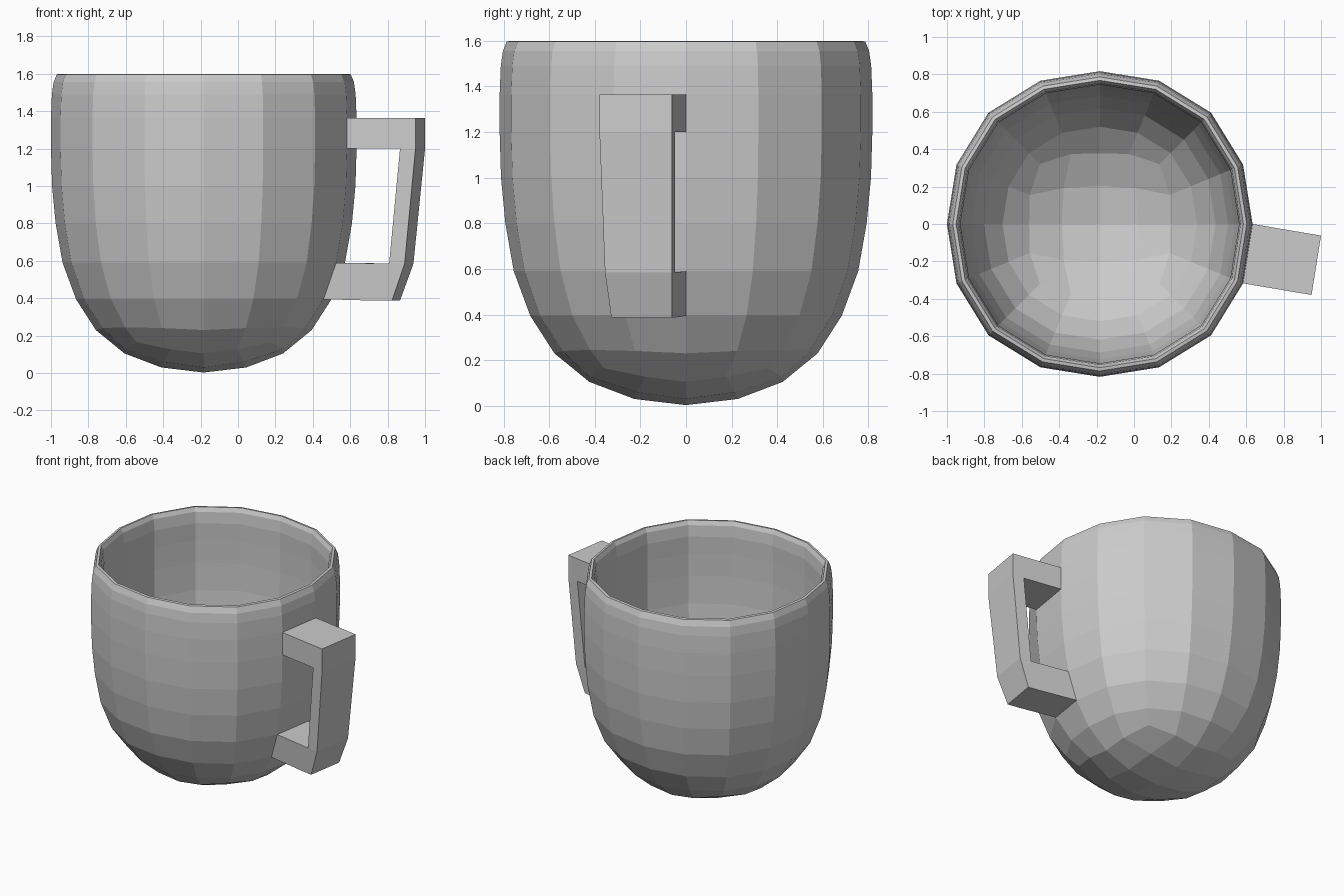
import bpy, bmesh, math
from mathutils import Vector

if "Cube" in bpy.data.objects:
    bpy.data.objects.remove(bpy.data.objects["Cube"])

CX = -0.183          # centre of the cup body
SIDES = 16


def polar(r, col, z):
    a = 2 * math.pi * col / SIDES
    r *= 1 + 0.03 * math.sin(2 * a) ** 2      # slightly squarish, like a rounded box
    return Vector((CX + r * math.cos(a), r * math.sin(a), z))


def make_object(name, verts, faces):
    mesh = bpy.data.meshes.new(name)
    mesh.from_pydata(verts, [], faces)
    bm = bmesh.new()
    bm.from_mesh(mesh)
    bmesh.ops.recalc_face_normals(bm, faces=bm.faces)
    bm.to_mesh(mesh)
    bm.free()
    obj = bpy.data.objects.new(name, mesh)
    bpy.context.collection.objects.link(obj)
    return obj


verts, faces = [], []


def base_patch(scale, lift):
    """Rounded 4 x 4 quad patch; returns its border, counter-clockwise from +x."""
    grid = {}
    for u in range(-2, 3):
        for v in range(-2, 3):
            k, m = max(abs(u), abs(v)), min(abs(u), abs(v))
            t = (m / k) ** 1.5 if k else 0
            r, z = [(0, 0.0), (0.227 + 0.07 * t, 0.027 + 0.03 * t),
                    (0.424 + 0.07 * t, 0.102 + 0.06 * t)][k]
            if k == 0:
                col = 0
            elif abs(u) >= abs(v):
                col = (0 if u > 0 else 8) + 2 * v / u
            else:
                col = (4 if v > 0 else 12) - 2 * u / v
            grid[u, v] = len(verts)
            verts.append(polar(r * scale, col, z + lift))
    for u in range(-2, 2):
        for v in range(-2, 2):
            faces.append((grid[u, v], grid[u + 1, v], grid[u + 1, v + 1], grid[u, v + 1]))
    half = [(2, 0), (2, 1), (2, 2), (1, 2), (0, 2), (-1, 2), (-2, 2), (-2, 1)]
    return [grid[p] for p in half + [(-u, -v) for u, v in half]]


def bridge(a, b):
    for c in range(SIDES):
        n = (c + 1) % SIDES
        faces.append((a[c], a[n], b[n], b[c]))


# Cup: outer wall, rounded rim, inner wall as (radius, height) rings
outer = [(0.577, 0.23), (0.683, 0.395), (0.755, 0.59), (0.792, 0.80), (0.811, 1.0),
         (0.817, 1.2), (0.817, 1.365), (0.812, 1.49)]
rim = [(0.803, 1.555), (0.786, 1.597), (0.768, 1.6), (0.753, 1.57)]
inner = [(0.745, 1.49), (0.748, 1.365), (0.748, 1.2), (0.742, 1.0), (0.723, 0.81),
         (0.687, 0.605), (0.619, 0.425), (0.52, 0.28)]
previous = base_patch(1.0, 0.003)
rings = outer + rim + inner
for i, (r, z) in enumerate(rings):
    ring = []
    for c in range(SIDES):
        lift = 0.015 * abs(math.sin(4 * math.pi * c / SIDES)) if i in (0, len(rings) - 1) else 0
        ring.append(len(verts))
        verts.append(polar(r, c, z + lift))
    bridge(previous, ring)
    previous = ring
bridge(previous, base_patch(0.89, 0.065))
make_object("cup_body", verts, faces)

# Handle: grows straight out of one column of wall faces
root = Vector((-0.012, 0.002, 0))
near, far = Vector((0.283, -0.048, 0)), Vector((0.366, -0.062, 0))
levels = [outer[6], outer[5], outer[2], outer[1]]
hv = []
for col in (0, -1):
    for offset in (root, near, far):
        hv += [polar(r, col, z) + offset for r, z in levels]
        if offset is not root:
            hv[-1].z -= 0.008
            hv[-2].z -= 0.005
# Side outline cells: upper arm, lower arm, three grip pieces
cells = [(0, 4, 5, 1), (2, 6, 7, 3), (4, 8, 9, 5), (5, 9, 10, 6), (6, 10, 11, 7)]
outline = [0, 4, 8, 9, 10, 11, 7, 3, 2, 6, 5, 1]
hf = cells + [tuple(i + 12 for i in c) for c in cells]
for a, b in zip(outline, outline[1:] + outline[:1]):
    hf.append((a, b, b + 12, a + 12))
make_object("handle", hv, hf)
